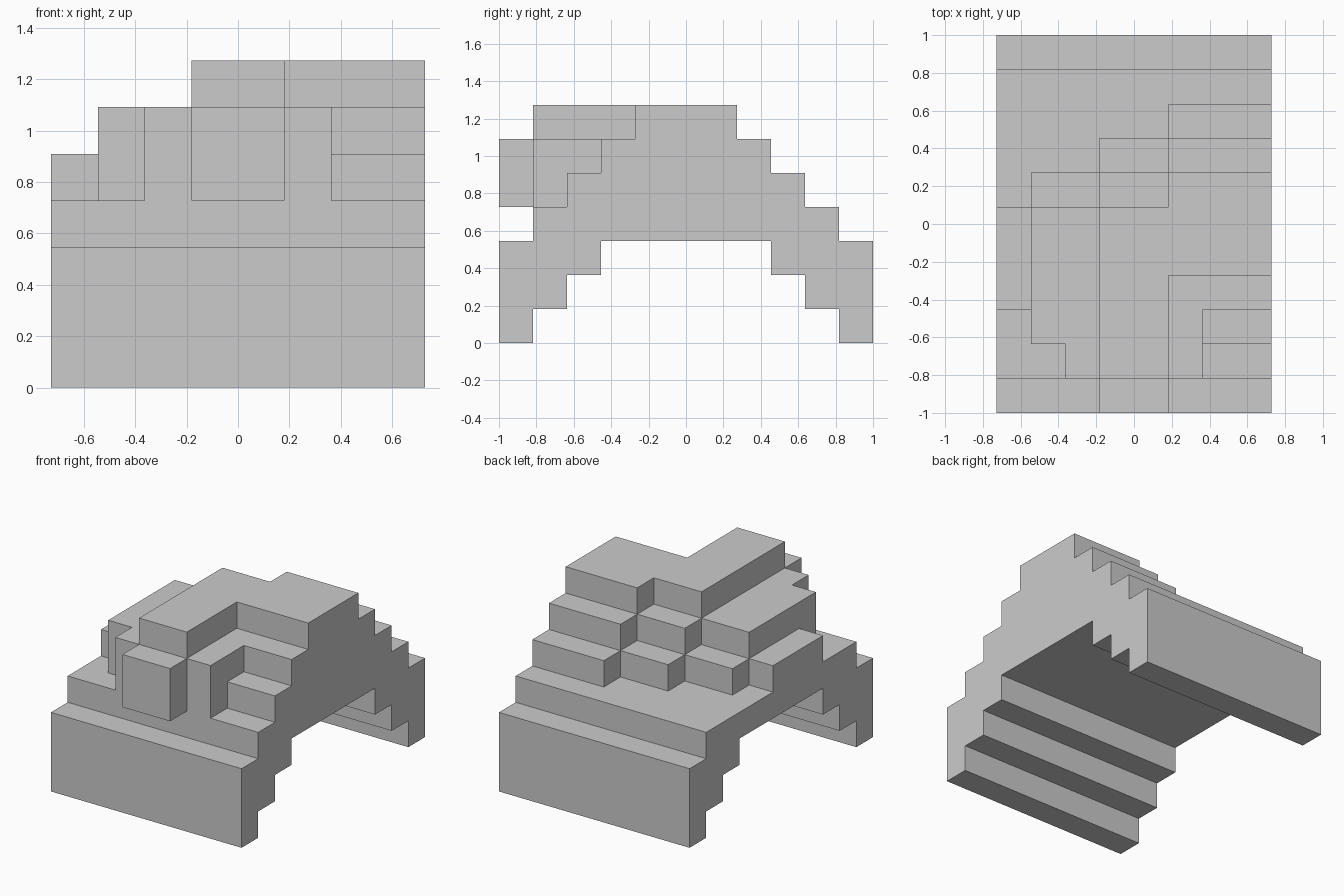
import bpy, bmesh
from mathutils import Vector

if "Cube" in bpy.data.objects:
    bpy.data.objects.remove(bpy.data.objects["Cube"])

U = 2 / 11            # one block
NX, NY = 8, 11        # blocks across and deep
cells = set()


def fill(x0, x1, y0, y1, z0, z1):
    """Fill a block range (end values excluded)."""
    cells.update((x, y, z) for x in range(x0, x1)
                 for y in range(y0, y1) for z in range(z0, z1))


# Stepped arch base, mirrored front to back
for row in range(NY):
    edge = min(row, NY - 1 - row)
    fill(0, NX, row, row + 1, min(edge, 3), min(3 + edge, 4))

# Right stepped mound
for i in range(3):
    fill(5, 8, 2 + i, 9 - i, 4 + i, 5 + i)
# Wall beside the front steps
fill(5, 6, 1, 4, 4, 6)
# Central ridge, stepped at the back
for i in range(3):
    fill(3, 5, 1, 8 - i, 4 + i, 5 + i)
# Overhanging front block
fill(3, 5, 0, 1, 4, 6)
# Left shoulder and its front corner
for i in range(2):
    fill(1, 3, 2, 7 - i, 4 + i, 5 + i)
fill(2, 3, 1, 2, 4, 6)
# Left ledge
fill(0, 1, 3, 6, 4, 5)

# Outer skin only: a quad wherever a block meets open air
bm = bmesh.new()
origin = Vector((-NX / 2, -NY / 2, 0))
for cell in sorted(cells):
    centre = Vector(cell) + Vector((.5, .5, .5)) + origin
    for axis in range(3):
        for sign in (-1, 1):
            n = [0, 0, 0]
            n[axis] = sign
            if tuple(c + d for c, d in zip(cell, n)) in cells:
                continue
            n = Vector(n) * .5
            a = Vector((n.y, n.z, n.x))
            b = n.cross(a) * 2
            corners = (-a - b, a - b, a + b, b - a)
            bm.faces.new([bm.verts.new((centre + n + c) * U) for c in corners])
bmesh.ops.remove_doubles(bm, verts=bm.verts, dist=1e-4)
bmesh.ops.dissolve_limit(bm, angle_limit=0.01, verts=bm.verts, edges=bm.edges)

mesh = bpy.data.meshes.new("stepped_arch")
bm.to_mesh(mesh)
bm.free()
bpy.context.collection.objects.link(bpy.data.objects.new("stepped_arch", mesh))
